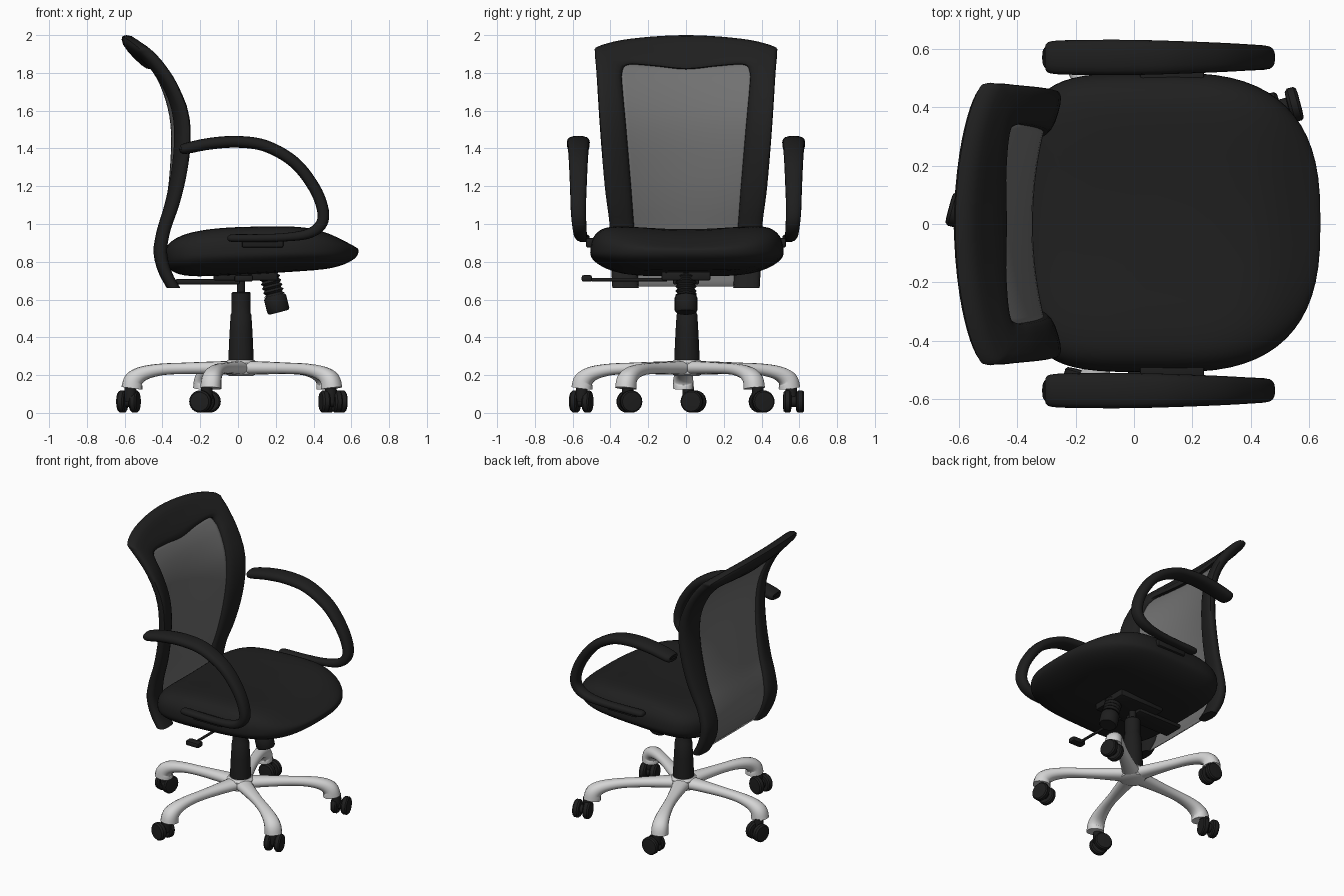
import bpy, bmesh, math
from mathutils import Vector, Matrix

cube = bpy.data.objects.get("Cube")
if cube:
    bpy.data.objects.remove(cube, do_unlink=True)


def material(name, value, rough):
    m = bpy.data.materials.new(name)
    m.use_nodes = True
    m.diffuse_color = (value, value, value, 1)
    node = m.node_tree.nodes["Principled BSDF"]
    node.inputs["Base Color"].default_value = (value, value, value, 1)
    node.inputs["Roughness"].default_value = rough
    return m


FABRIC = material("black fabric", 0.014, 0.8)
PLASTIC = material("black plastic", 0.013, 0.6)
MESH = material("grey mesh", 0.165, 0.8)
METAL = material("silver metal", 0.66, 0.5)


def finish(name, bm, mat, angle=40):
    bmesh.ops.recalc_face_normals(bm, faces=bm.faces)
    me = bpy.data.meshes.new(name)
    bm.to_mesh(me)
    bm.free()
    me.materials.append(mat)
    me.polygons.foreach_set("use_smooth", [True] * len(me.polygons))
    me.set_sharp_from_angle(angle=math.radians(angle))
    ob = bpy.data.objects.new(name, me)
    bpy.context.scene.collection.objects.link(ob)
    return ob


def loft(name, rings, mat, closed=True, angle=40):
    """Skin a list of point rings; closed rings also get end caps."""
    bm = bmesh.new()
    rows = [[bm.verts.new(p) for p in r] for r in rings]
    n = len(rows[0])
    for a, b in zip(rows, rows[1:]):
        for i in range(n if closed else n - 1):
            j = (i + 1) % n
            bm.faces.new((a[i], a[j], b[j], b[i]))
    if closed:
        bm.faces.new(rows[0])
        bm.faces.new(rows[-1])
    return finish(name, bm, mat, angle)


def spline(pts, steps=5):
    """Catmull-Rom curve through tuples of any length."""
    pts = [Vector(p) for p in pts]
    ext = [pts[0]] + pts + [pts[-1]]
    out = []
    for p0, p1, p2, p3 in zip(ext, ext[1:], ext[2:], ext[3:]):
        for k in range(steps):
            t = k / steps
            out.append(0.5 * (2 * p1 + (p2 - p0) * t + (2 * p0 - 5 * p1 + 4 * p2 - p3) * t * t
                              + (3 * p1 - p0 - 3 * p2 + p3) * t ** 3))
    return out + [pts[-1]]


def arch(half):
    """Spline through half an arch and its mirror image."""
    return spline(half + [(-y, z) for y, z in reversed(half[:-1])])


def lookup(table, z):
    for a, b in zip(table, table[1:]):
        if z <= b[0]:
            t = max(0, (z - a[0]) / (b[0] - a[0]))
            return a[1] + (b[1] - a[1]) * t
    return table[-1][1]


def power(v, e):
    return math.copysign(abs(v) ** e, v)


def circle(n):
    return [2 * math.pi * i / n for i in range(n)]


def lathe(name, profile, mat, matrix=Matrix(), n=28):
    """Turn (radius, height) pairs about the local z axis."""
    return loft(name, [[matrix @ Vector((r * math.cos(a), r * math.sin(a), z))
                        for a in circle(n)] for r, z in profile], mat)


def box(name, center, size, mat, bevel=0.01):
    bm = bmesh.new()
    bmesh.ops.create_cube(bm, size=1, matrix=Matrix.Translation(center) @ Matrix.Diagonal((*size, 1)))
    bmesh.ops.bevel(bm, geom=bm.edges[:], offset=bevel, segments=2, affect='EDGES', profile=0.5)
    return finish(name, bm, mat)


# Backrest: centre profile plus a forward bow towards the sides
CENTER = spline([(.66, -.345), (.75, -.395), (.85, -.42), (.95, -.41), (1.1, -.38), (1.25, -.36),
                 (1.45, -.35), (1.6, -.365), (1.75, -.415), (1.85, -.48), (1.93, -.55), (2, -.59)])
BOW = spline([(.66, .01), (.95, .025), (1.1, .055), (1.35, .085), (1.6, .085), (1.75, .065), (1.85, .055), (2, .05)])


def back_point(y, z, dx=0):
    return Vector((lookup(CENTER, z) + lookup(BOW, z) * (y / .48) ** 2 + dx, y, z))


outer = arch([(.39, .66), (.40, .85), (.405, 1), (.43, 1.2), (.455, 1.5), (.474, 1.8),
              (.481, 1.9), (.465, 1.94), (.3, 1.98), (0, 2)])
inner = arch([(.25, .66), (.26, .85), (.275, 1), (.29, 1.2), (.315, 1.5), (.335, 1.72),
              (.337, 1.8), (.305, 1.842), (.17, 1.835), (0, 1.818)])
rings = []
for o, i in zip(outer, inner):
    c, h = (o + i) / 2, (o - i) / 2
    depth = .036 + .012 * max(0, min(1, (c.y - 1.7) / .2))
    ring = []
    for a in circle(16):
        p = c + h * power(math.cos(a), .8)
        ring.append(back_point(p.x, p.y, depth * power(math.sin(a), .7)))
    rings.append(ring)
loft("back_frame", rings, FABRIC, angle=50)

# Mesh panel, its border tucked inside the frame
side = [(p.y, p.x) for p in inner[:31]]
panel = []
for r in range(31):
    row = []
    for k in range(-10, 11):
        u = k / 10
        z = .67 + (1.85 + .02 * u * u - .67) * r / 30
        row.append(back_point(u * (lookup(side, z) + .02), z))
    panel.append(row)
mesh_panel = loft("back_mesh", panel, MESH, closed=False)
mod = mesh_panel.modifiers.new("thickness", 'SOLIDIFY')
mod.thickness = .008
mod.offset = 0

# Seat cushion: rounded plan, dished top, waterfall front
TOP = spline([(-.4, .93), (-.25, .95), (0, .968), (.3, .972), (.45, .955), (.56, .92), (.66, .88)])
BOTTOM = spline([(-.4, .705), (-.2, .72), (.1, .735), (.3, .748), (.5, .762), (.66, .79)])
rings = []
for k in range(-12, 13):
    phi = k / 12 * math.pi / 2 * .99
    s, f = math.cos(phi) ** .33, power(math.sin(phi), .8)
    ring = []
    for a in circle(64):
        front = math.cos(a) > 0
        x = .125 + s * .513 * power(math.cos(a), 2 / (2.7 if front else 4.5))
        y = .005 + s * .512 * power(math.sin(a), 2 / (2.7 if front else 4.5))
        mid = .84 + .02 * (x + .4)
        edge = (y / .45) ** 2
        top = lookup(TOP, x) + .035 * min(edge, 1)
        low = lookup(BOTTOM, x) + .03 * edge * edge
        ring.append(Vector((x, y, mid + f * ((top - mid) if f > 0 else (mid - low)))))
    rings.append(ring)
loft("seat_cushion", rings, FABRIC, angle=60)

# Armrests: x, z, y, half width, half thickness along one loop
ARM = spline([(-.302, 1.395, .57, .03, .012), (-.285, 1.398, .57, .055, .028), (-.15, 1.425, .57, .06, .031),
              (0, 1.435, .57, .06, .031), (.15, 1.412, .57, .056, .031), (.3, 1.325, .57, .05, .031),
              (.405, 1.19, .57, .044, .031), (.45, 1.07, .57, .04, .031), (.438, .995, .565, .038, .03),
              (.37, .948, .56, .035, .026), (.25, .93, .553, .03, .022), (.1, .925, .545, .03, .021),
              (-.03, .925, .54, .03, .02), (-.055, .925, .54, .012, .008)])
for sign, label in ((1, "left"), (-1, "right")):
    rings = []
    for i, p in enumerate(ARM):
        q, r = ARM[max(i - 1, 0)], ARM[min(i + 1, len(ARM) - 1)]
        d = Vector((r[0] - q[0], r[1] - q[1])).normalized()
        x, z, y, w, t = p
        rings.append([Vector((x - d.y * t * power(math.sin(a), .8), sign * (y + w * power(math.cos(a), .8)),
                              z + d.x * t * power(math.sin(a), .8))) for a in circle(16)])
    loft(label + "_armrest", rings, PLASTIC, angle=60)
    box(label + "_arm_bracket", (.13, sign * .5, .9), (.22, .06, .05), PLASTIC)

# Mechanism under the seat
box("tilt_housing", (.04, 0, .725), (.34, .26, .05), PLASTIC)
box("back_bar", (-.16, 0, .695), (.34, .14, .03), PLASTIC)

# Height lever
turn = Matrix.Translation((.02, -.1, .705)) @ Matrix.Rotation(math.radians(90), 4, 'X')
lathe("lever_rod", [(.009, 0), (.009, .4)], PLASTIC, turn, 10)
box("lever_paddle", (.03, -.525, .712), (.1, .055, .034), PLASTIC)

# Tension knob with ribbed boot
knob = Matrix.Translation((.16, 0, .75)) @ Matrix.Rotation(math.radians(165.5), 4, 'Y')
ribs = [(.056 if i % 2 else .044, .012 * i) for i in range(12)]
lathe("tension_boot", ribs, PLASTIC, knob, 24)
lathe("tension_knob", [(.04, .13), (.054, .135), (.06, .145), (.06, .215), (.052, .225)], PLASTIC, knob, 24)

# Gas column
column = Matrix.Translation((.016, .005, 0))
lathe("column_cover", [(.067, .27), (.067, .29), (.061, .42), (.055, .52), (.05, .53), (.05, .635),
                       (.045, .64)], PLASTIC, column)
lathe("column_rod", [(.022, .63), (.022, .72)], PLASTIC, column)

# Star base: radius, height, half width, half thickness along each leg
lathe("base_hub", [(.06, .195), (.08, .205), (.085, .265), (.07, .28)], METAL, column)
LEG = spline([(.02, .238, .06, .038), (.15, .238, .046, .034), (.3, .236, .036, .03), (.42, .23, .038, .031),
              (.515, .21, .046, .038), (.567, .175, .053, .05), (.578, .13, .055, .056)])
WHEEL = [(.03, -.022), (.05, -.02), (.059, -.01), (.059, .012), (.052, .02), (.03, .022)]
# Leg angle, caster position, axle direction in degrees
CASTERS = [(38, .515, .40, 15), (110, -.15, .57, 90), (182, -.58, .04, -15),
           (254, -.19, -.555, 75), (326, .49, -.30, 15)]
for k, (angle, cx, cy, axle) in enumerate(CASTERS, 1):
    spin = column @ Matrix.Rotation(math.radians(angle), 4, 'Z')
    rings = []
    for i, p in enumerate(LEG):
        q, r = LEG[max(i - 1, 0)], LEG[min(i + 1, len(LEG) - 1)]
        d = Vector((r[0] - q[0], r[1] - q[1])).normalized()
        rings.append([spin @ Vector((p[0] - d.y * p[3] * math.sin(a), p[2] * power(math.cos(a), .8),
                                     p[1] + d.x * p[3] * math.sin(a))) for a in circle(16)])
    loft(f"base_leg_{k}", rings, METAL, angle=50)
    tip = spin @ Vector((.575, 0, 0))
    mid = Vector(((cx + tip.x) / 2, (cy + tip.y) / 2, 0))
    place = Matrix.Translation((cx, cy, .06)) @ Matrix.Rotation(math.radians(axle), 4, 'Z') \
        @ Matrix.Rotation(math.radians(90), 4, 'Y')
    for s in (-1, 1):
        lathe(f"caster_wheel_{k}", WHEEL, PLASTIC, place @ Matrix.Translation((0, 0, s * .034)), 24)
    lathe(f"caster_axle_{k}", [(.03, -.03), (.03, .03)], PLASTIC, place, 16)
    lathe(f"caster_stem_{k}", [(.028, .06), (.032, .09), (.03, .14)], PLASTIC, Matrix.Translation(mid), 16)
